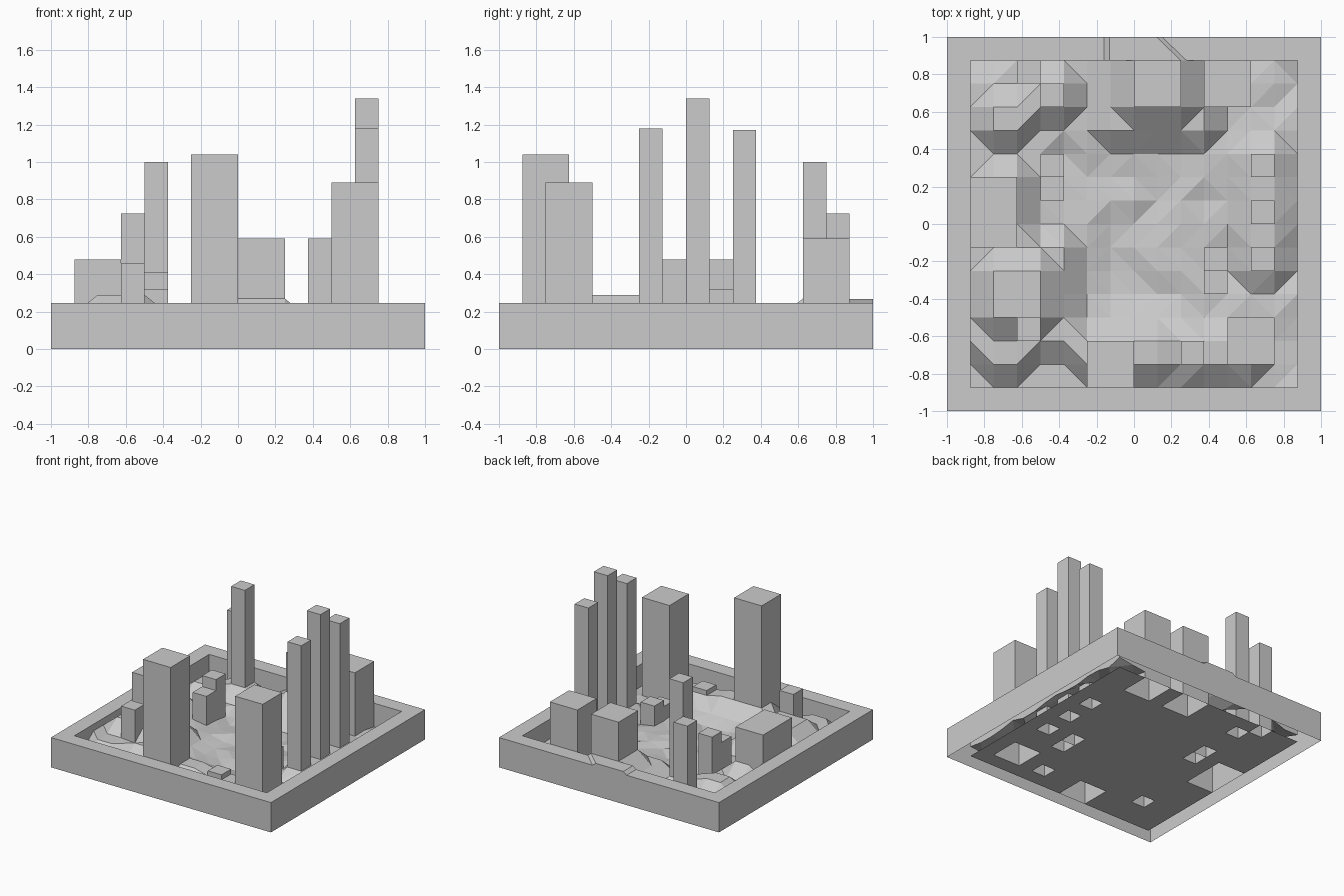
import bpy, bmesh, random

if "Cube" in bpy.data.objects:
    bpy.data.objects.remove(bpy.data.objects["Cube"])

random.seed(4)
S = 0.125        # grid cell
N = 14           # cells inside the frame
IN = 0.875       # inner half width
RIM = 0.245      # frame height


def finish(bm, name):
    bmesh.ops.remove_doubles(bm, verts=bm.verts, dist=1e-5)
    me = bpy.data.meshes.new(name)
    bm.to_mesh(me)
    bm.free()
    ob = bpy.data.objects.new(name, me)
    bpy.context.collection.objects.link(ob)
    return ob


def quad(bm, pts):
    return bm.faces.new([bm.verts.new(p) for p in pts])


# Buildings: x0, y0, width in cells, depth in cells, top height
buildings = [
    (-0.25, -0.875, 2, 2, 1.04), (0.5, -0.75, 2, 2, 0.89),
    (0.625, -0.25, 1, 1, 1.18), (0.625, 0.0, 1, 1, 1.34), (0.625, 0.25, 1, 1, 1.17),
    (0.0, 0.625, 2, 2, 0.59), (0.375, 0.625, 2, 2, 0.59),
    (-0.5, 0.625, 1, 1, 1.0), (-0.625, 0.75, 1, 1, 0.725),
    (-0.5, 0.25, 1, 1, 0.41), (-0.5, 0.125, 1, 1, 0.32),
    (-0.875, -0.125, 2, 3, 0.48), (-0.625, -0.625, 1, 1, 0.46),
    (0.375, -0.25, 1, 1, 0.24), (0.375, -0.375, 1, 1, 0.19), (0.25, -0.75, 1, 1, 0.21),
]

# Raised ground: x0, x1, y0, y1, height
plateaus = [
    (-0.75, -0.5, -0.5, -0.25, 0.29), (0.0, 0.25, 0.625, 0.875, 0.27),
    (-0.75, -0.625, 0.0, 0.25, 0.2), (-0.5, -0.375, 0.625, 0.75, 0.2),
    (-0.25, 0.125, -0.75, -0.625, 0.2), (0.25, 0.625, -0.75, -0.625, 0.17),
    (0.625, 0.75, -0.25, 0.375, 0.15), (-0.75, -0.625, -0.75, -0.625, 0.2),
    (-0.75, -0.625, 0.5, 0.625, 0.2),
]


def ground(x, y):
    z = 0.05 + random.uniform(0, 0.04)
    for x0, x1, y0, y1, h in plateaus:
        d = max(x0 - x, x - x1, y0 - y, y - y1, 0)
        z = max(z, h - d * 0.8)
    return z


heights = [[ground(-IN + i * S, -IN + j * S) for j in range(N + 1)] for i in range(N + 1)]
used = set()
for bx, by, w, d, h in buildings:
    i0, j0 = round((bx + IN) / S), round((by + IN) / S)
    used |= {(i, j) for i in range(i0, i0 + w) for j in range(j0, j0 + d)}


def point(i, j):
    return (-IN + i * S, -IN + j * S, heights[i][j])


# Faceted ground and flat underside, both open beneath the buildings
land, floor = bmesh.new(), bmesh.new()
for i in range(N):
    for j in range(N):
        if (i, j) in used:
            continue
        a, b, c, d = point(i, j), point(i + 1, j), point(i + 1, j + 1), point(i, j + 1)
        if abs(a[2] - c[2]) < abs(b[2] - d[2]):
            tris = ((a, b, c), (a, c, d))
        else:
            tris = ((a, b, d), (b, c, d))
        for t in tris:
            quad(land, t)
        quad(floor, [(p[0], p[1], 0) for p in (a, d, c, b)])
finish(land, "terrain")
finish(floor, "underside")

# Frame: outer walls, rim, and inner walls that stop at the ground
bm = bmesh.new()
o = [(-1, -1), (1, -1), (1, 1), (-1, 1)]
for k in range(4):
    p, q = o[k], o[(k + 1) % 4]
    quad(bm, [(*p, 0), (*q, 0), (*q, RIM), (*p, RIM)])
    quad(bm, [(*p, RIM), (*q, RIM), (q[0] * IN, q[1] * IN, RIM), (p[0] * IN, p[1] * IN, RIM)])
for k in range(N):
    for p, q in ((point(k + 1, 0), point(k, 0)), (point(k, N), point(k + 1, N)),
                 (point(0, k), point(0, k + 1)), (point(N, k + 1), point(N, k))):
        quad(bm, [p, q, (q[0], q[1], RIM), (p[0], p[1], RIM)])
finish(bm, "frame")

# Hollow buildings without a bottom
for n, (x, y, w, d, h) in enumerate(buildings):
    bm = bmesh.new()
    r = [(x, y), (x + w * S, y), (x + w * S, y + d * S), (x, y + d * S)]
    for k in range(4):
        p, q = r[k], r[(k + 1) % 4]
        quad(bm, [(*p, 0), (*q, 0), (*q, h), (*p, h)])
    quad(bm, [(*p, h) for p in r])
    finish(bm, f"building_{n + 1}")

# Low earth spill across the back rim
bm = bmesh.new()
top = [(-0.13, 0.875, 0.268), (0.25, 0.875, 0.268), (0.12, 1, 0.268), (-0.13, 1, 0.268)]
low = [(-0.16, 0.875, RIM), (0.28, 0.875, RIM), (0.15, 1, RIM), (-0.16, 1, RIM)]
quad(bm, top)
for k in range(4):
    m = (k + 1) % 4
    quad(bm, [low[k], low[m], top[m], top[k]])
finish(bm, "earth_spill")
